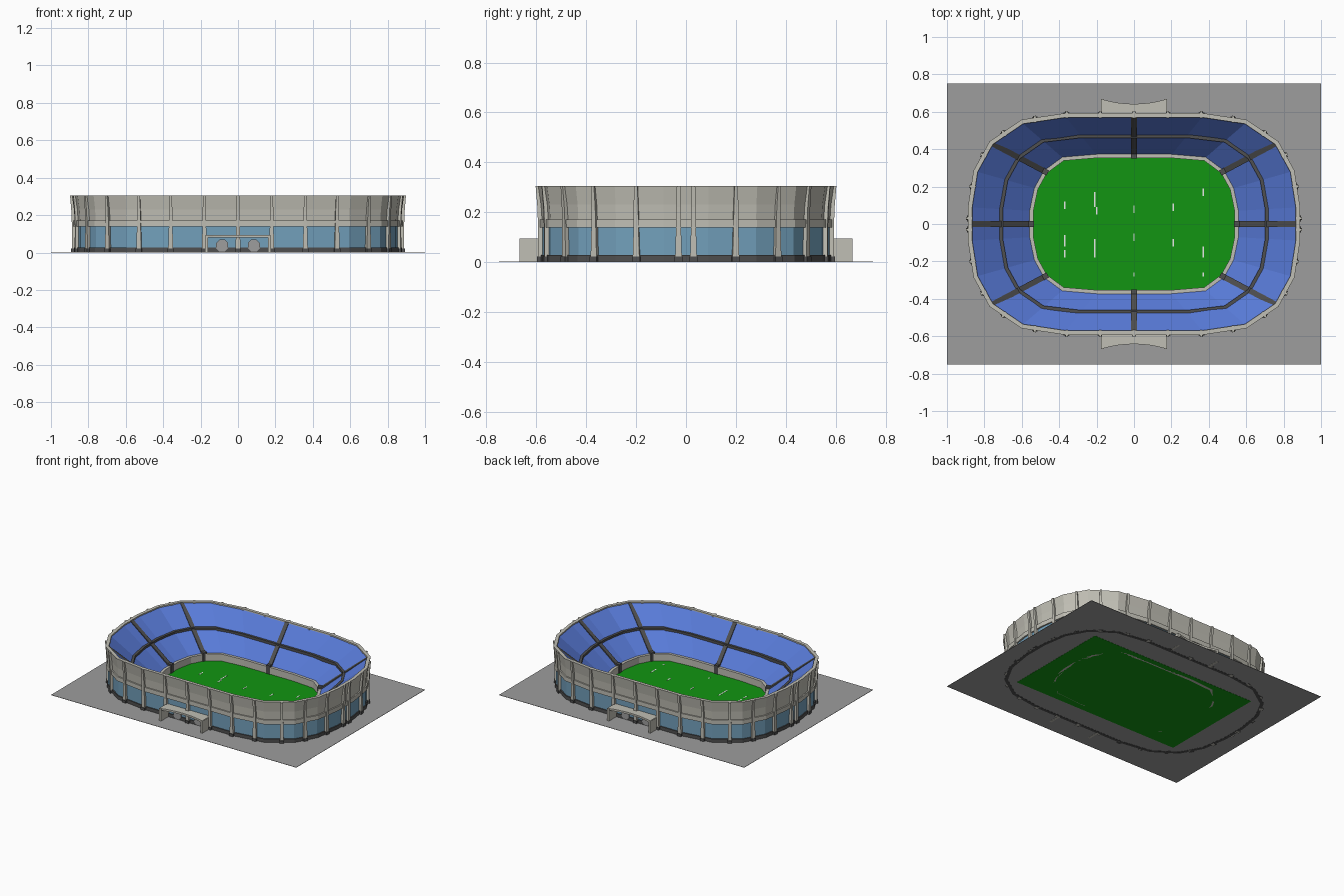
import bpy, bmesh, math
from mathutils import Vector

cube = bpy.data.objects.get("Cube")
if cube:
    bpy.data.objects.remove(cube, do_unlink=True)


def material(name, r, g, b):
    m = bpy.data.materials.new(name)
    m.use_nodes = True
    m.diffuse_color = (r, g, b, 1)
    node = next(n for n in m.node_tree.nodes if n.type == 'BSDF_PRINCIPLED')
    node.inputs["Base Color"].default_value = (r, g, b, 1)
    node.inputs["Roughness"].default_value = 0.8
    return m


CONCRETE = material("pale concrete", .53, .52, .46)
GLASS = material("blue glass", .17, .35, .5)
DARK = material("dark grey", .08, .08, .08)
SEAT = material("seat blue", .1, .2, .7)
GRASS = material("grass green", .006, .3, .006)
PAVING = material("paving grey", .34, .34, .34)
WHITE = material("line white", .8, .8, .8)


def finish(name, bm, mat):
    bmesh.ops.recalc_face_normals(bm, faces=bm.faces)
    mesh = bpy.data.meshes.new(name)
    bm.to_mesh(mesh)
    bm.free()
    mesh.materials.append(mat)
    ob = bpy.data.objects.new(name, mesh)
    bpy.context.collection.objects.link(ob)
    return ob


def loft(name, rings, mat, loop=False):
    """Skin a stack of equal-length rings; loop joins last to first, otherwise ends are capped."""
    bm = bmesh.new()
    rows = [[bm.verts.new(p) for p in ring] for ring in rings]
    n = len(rows[0])
    for i in range(len(rows) if loop else len(rows) - 1):
        a, b = rows[i], rows[(i + 1) % len(rows)]
        for j in range(n):
            k = (j + 1) % n
            bm.faces.new((a[j], a[k], b[k], b[j]))
    if not loop:
        bm.faces.new(rows[0])
        bm.faces.new(rows[-1])
    return finish(name, bm, mat)


def prism(name, outline, z0, z1, mat):
    return loft(name, [[(x, y, z) for x, y in outline] for z in (z0, z1)], mat)


def box(name, x0, x1, y0, y1, z0, z1, mat):
    return prism(name, [(x0, y0), (x1, y0), (x1, y1), (x0, y1)], z0, z1, mat)


def full_ring(q):
    """Mirror a quarter outline into a closed counter-clockwise ring."""
    r = q[::-1]
    return ([Vector(p) for p in r] + [Vector((-x, y)) for x, y in q]
            + [Vector((-x, -y)) for x, y in r] + [Vector((x, -y)) for x, y in q])


def offset(ring, d):
    out = []
    for i, p in enumerate(ring):
        a = (p - ring[i - 1]).normalized()
        b = (ring[(i + 1) % len(ring)] - p).normalized()
        na, nb = Vector((a.y, -a.x)), Vector((b.y, -b.x))
        out.append(p + (na + nb) * d / (1 + na.dot(nb)))
    return out


def at(ring, z):
    return [(p.x, p.y, z) for p in ring]


def band(name, ring, section, mat):
    """Sweep a section of (offset, height) pairs round a ring."""
    return loft(name, [at(offset(ring, d), z) for d, z in section], mat, loop=True)


outer = full_ring([(.365, .59), (.6, .555), (.77, .44), (.855, .285), (.885, .09)])
inner = full_ring([(.2, .365), (.38, .35), (.475, .28), (.525, .19), (.55, .07)])
rim = offset(outer, -.02)

# Ground and pitch
box("ground", -1, 1, -.75, .75, .001, .003, PAVING)
box("pitch", -.68, .68, -.405, .405, 0, .005, GRASS)

# Worn pitch markings
marks = [(-.37, .1, .02), (-.37, -.09, .03), (-.37, -.16, .02), (-.21, .13, .04),
         (-.21, -.13, .05), (-.2, .07, .02), (0, .08, .02), (0, -.07, .02), (0, -.27, .01),
         (.21, .09, .02), (.21, -.1, .02), (.37, .17, .02), (.37, -.15, .03), (.37, -.27, .01)]
for x, y, h in marks:
    box("pitch_mark", x - .004, x + .004, y - h, y + h, .005, .006, WHITE)

# Outer wall, in horizontal bands
band("wall_base", outer, [(-.007, 0), (-.007, .028), (-.03, .028), (-.03, 0)], DARK)
band("glass_wall", outer, [(-.014, .02), (-.014, .142), (-.03, .142), (-.03, .02)], GLASS)
band("wall_ledge", outer, [(-.003, .138), (-.003, .17), (-.03, .17), (-.03, .138)], CONCRETE)
band("upper_wall", outer, [(-.012, .165), (-.008, .23), (.003, .305), (-.02, .305), (-.03, .165)],
     CONCRETE)

# Seating bowl with its pitch-side lip
loft("seating", [at(offset(inner, .005), .05), at(rim, .297), at(rim, .01),
                 at(offset(inner, .005), .01)], SEAT, loop=True)
band("pitch_side_lip", inner, [(-.012, 0), (-.012, .055), (.008, .055), (.008, 0)], CONCRETE)

# Walkway halfway up the seats
middle = [(a + b) / 2 for a, b in zip(offset(inner, .005), rim)]
band("middle_walkway", middle, [(-.009, .15), (-.009, .182), (.009, .182), (.009, .15)], DARK)


def aisle(foot, head):
    """Dark sloping stair strip with a gate block at the foot."""
    d = (head - foot).normalized()
    s = Vector((-d.y, d.x)) * .015
    rows = [[(q.x, q.y, z + h) for q, h in
             ((p - s, -.02), (p + s, -.02), (p + s, .008), (p - s, .008))]
            for p, z in ((foot, .05), (head, .296))]
    loft("aisle", rows, DARK)
    a, b = foot - d * .016, foot + d * .03
    prism("aisle_gate", [a - s, a + s, b + s, b - s], .003, .068, DARK)


for sx, sy in ((1, 1), (-1, 1), (-1, -1), (1, -1)):
    aisle(Vector((.475 * sx, .28 * sy)), Vector((.757 * sx, .43 * sy)))
for s in (1, -1):
    aisle(Vector((0, .365 * s)), Vector((0, .571 * s)))
    aisle(Vector((.55 * s, 0)), Vector((.866 * s, 0)))


def outward(p):
    """Nearest wall point and its outward direction."""
    best = None
    for i, a in enumerate(outer):
        b = outer[(i + 1) % len(outer)]
        e = b - a
        t = max(0, min(1, (p - a).dot(e) / e.dot(e)))
        q = a + e * t
        if best is None or (q - p).length < best[0]:
            best = ((q - p).length, q, Vector((e.y, -e.x)).normalized())
    return best[1], best[2]


def pillar(p):
    """Tapering rib that leans out at the top, on a dark foot."""
    q, n = outward(p)
    t = Vector((-n.y, n.x))

    def section(z, out, half):
        corners = [q + n * -.022 - t * half, q + n * -.022 + t * half,
                   q + n * out + t * half, q + n * out - t * half]
        return [(c.x, c.y, z) for c in corners]

    loft("pillar", [section(.0, .003, .014), section(.14, .003, .010),
                    section(.22, .006, .009), section(.305, .013, .007)], CONCRETE)
    loft("pillar_foot", [section(0, .007, .016), section(.022, .007, .016)], DARK)


for x, y in ((0, .59), (.18, .59), (.36, .59), (.53, .565), (.70, .49),
             (.81, .37), (.868, .2), (.885, .03)):
    for sx in ((1, -1) if x else (1,)):
        for sy in (1, -1):
            pillar(Vector((x * sx, y * sy)))

# Entrances: concave canopy, side walls and round doors
for s in (1, -1):
    curve = [(.175 * k / 4, s * (.642 + .026 * (k / 4) ** 2)) for k in range(-4, 5)]
    prism("entrance_canopy", [(.175, s * .575), (-.175, s * .575)] + curve, .08, .094, CONCRETE)
    for sx in (1, -1):
        x = sx * .168
        box("entrance_side_wall", x - .008, x + .008, s * .575, s * .668, 0, .09, CONCRETE)
        disc = [(sx * .085 + .035 * math.cos(k * math.pi / 4 + .39),
                 .037 + .035 * math.sin(k * math.pi / 4 + .39)) for k in range(8)]
        loft("round_door", [[(u, s * y, v) for u, v in disc] for y in (.58, .586)], PAVING)
